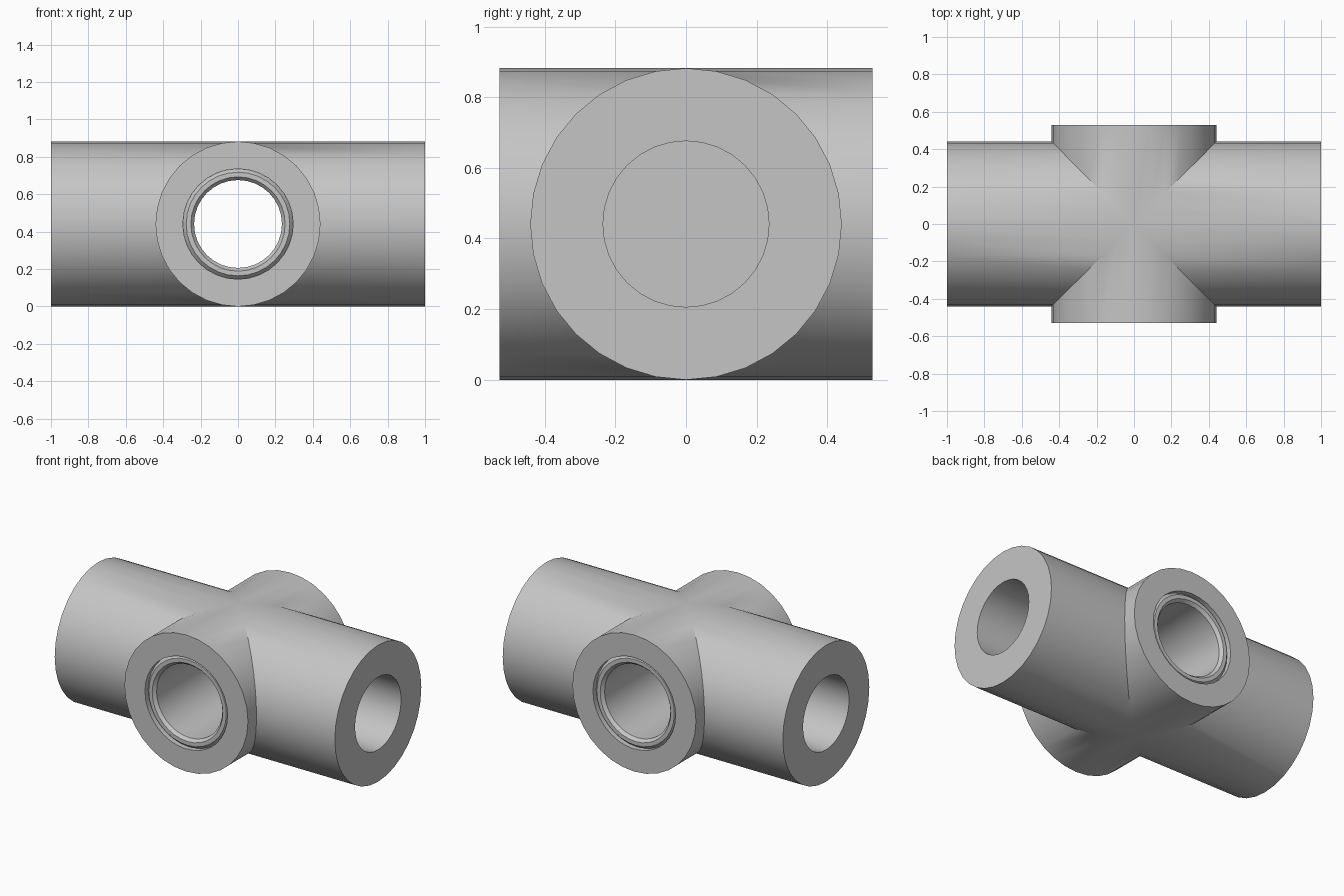
import bpy, bmesh, math
from mathutils import Matrix, Vector

if "Cube" in bpy.data.objects:
    bpy.data.objects.remove(bpy.data.objects["Cube"])

R = 0.441        # outer radius, also the height of the axes
BORE = 0.235
SEG = 32


def ring(bm, rot, radius, dist):
    """Circle of vertices around an arm axis; dist=None gives the mitred joint."""
    verts = []
    for i in range(SEG):
        a = 2 * math.pi * i / SEG
        y, z = radius * math.cos(a), radius * math.sin(a)
        x = abs(y) if dist is None else dist
        verts.append(bm.verts.new(rot @ Vector((x, y, z)) + Vector((0, 0, R))))
    return verts


def arm(bm, angle, profile, closed):
    """Revolved arm: profile runs from the joint, over the end, into the bore."""
    rot = Matrix.Rotation(angle, 3, 'Z')
    loops = [ring(bm, rot, r, d) for r, d in profile]
    for a, b in zip(loops, loops[1:]):
        for i in range(SEG):
            j = (i + 1) % SEG
            bm.faces.new((a[i], a[j], b[j], b[i]))
    if closed:
        bm.faces.new(loops[-1])


# Long arms: plain ends with blind bores
long_arm = [(R, None), (R, 1.0), (BORE, 1.0), (BORE, 0.45)]
# Short arms: recessed seat with a raised bevelled lip, bored right through
short_arm = [(R, None), (R, 0.528), (0.295, 0.528), (0.295, 0.495),
             (0.277, 0.515), (0.252, 0.515), (BORE, 0.495), (BORE, 0.0)]

bm = bmesh.new()
for k in range(2):
    arm(bm, k * math.pi, long_arm, True)
    arm(bm, k * math.pi + math.pi / 2, short_arm, False)
bmesh.ops.remove_doubles(bm, verts=bm.verts, dist=1e-4)
bmesh.ops.recalc_face_normals(bm, faces=bm.faces)

mesh = bpy.data.meshes.new("cross_fitting")
bm.to_mesh(mesh)
bm.free()
body = bpy.data.objects.new("cross_fitting", mesh)
bpy.context.collection.objects.link(body)

# Single grey finish
grey = bpy.data.materials.new("grey")
grey.diffuse_color = (0.56, 0.56, 0.56, 1)
grey.use_nodes = True
grey.node_tree.nodes["Principled BSDF"].inputs["Base Color"].default_value = grey.diffuse_color
mesh.materials.append(grey)

bpy.context.view_layer.objects.active = body
body.select_set(True)
bpy.ops.object.shade_smooth_by_angle(angle=math.radians(30))
